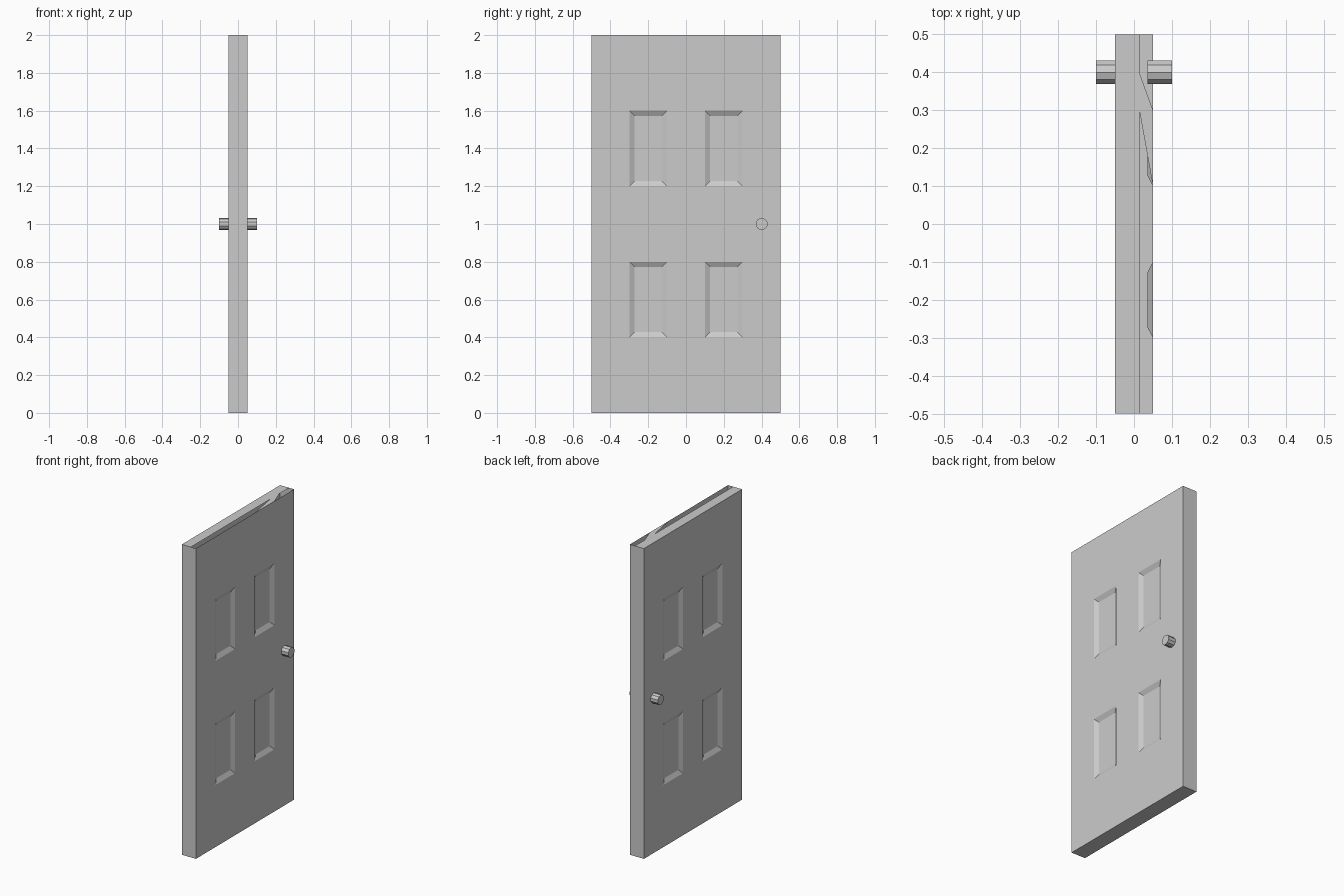
import bpy, bmesh, math
from mathutils import Matrix

if "Cube" in bpy.data.objects:
    bpy.data.objects.remove(bpy.data.objects["Cube"])

T = 0.05  # half thickness


def finish(bm, name):
    mesh = bpy.data.meshes.new(name)
    bm.to_mesh(mesh)
    bm.free()
    obj = bpy.data.objects.new(name, mesh)
    bpy.context.collection.objects.link(obj)


def quad(bm, pts):
    return bm.faces.new([bm.verts.new(p) for p in pts])


# Door leaf: a grid face on each side, with four cells inset as recessed panels
ys = [-0.5, -0.3, -0.1, 0.1, 0.3, 0.5]
zs = [0, 0.4, 0.8, 1.2, 1.6, 2.0]
bm = bmesh.new()
panels = []
for x in (-T, T):
    for i in range(5):
        for j in range(5):
            a, b, c, d = ys[i], ys[i + 1], zs[j], zs[j + 1]
            pts = [(x, a, c), (x, b, c), (x, b, d), (x, a, d)]
            f = quad(bm, pts if x > 0 else pts[::-1])
            if i in (1, 3) and j in (1, 3):
                panels.append(f)
bm.normal_update()
bmesh.ops.inset_individual(bm, faces=panels, thickness=0.04, depth=-0.015)

# Narrow edges and underside
quad(bm, [(-T, -0.5, 0), (T, -0.5, 0), (T, -0.5, 2), (-T, -0.5, 2)])
quad(bm, [(T, 0.5, 0), (-T, 0.5, 0), (-T, 0.5, 2), (T, 0.5, 2)])
quad(bm, [(-T, 0.5, 0), (T, 0.5, 0), (T, -0.5, 0), (-T, -0.5, 0)])

# Top edge: a strip plus a slanted bridge, leaving two open slots
s = 0.014
for pts in ([(-T, -0.5), (s, -0.5), (s, 0.3), (s, 0.4), (s, 0.5), (-T, 0.5)],
            [(s, 0.3), (T, 0.1), (T, 0.3), (s, 0.4)]):
    quad(bm, [(x, y, 2.0) for x, y in pts])
bmesh.ops.remove_doubles(bm, verts=bm.verts, dist=1e-4)
finish(bm, "door_leaf")

# Knobs: ten-sided cylinders on both sides
for side, name in ((1, "knob_right"), (-1, "knob_left")):
    bm = bmesh.new()
    m = (Matrix.Translation((side * 0.0675, 0.4, 1.0))
         @ Matrix.Rotation(math.pi / 2, 4, 'Y')
         @ Matrix.Rotation(math.pi / 2, 4, 'Z'))
    bmesh.ops.create_cone(bm, cap_ends=True, segments=10, radius1=0.032,
                          radius2=0.032, depth=0.065, matrix=m)
    finish(bm, name)
